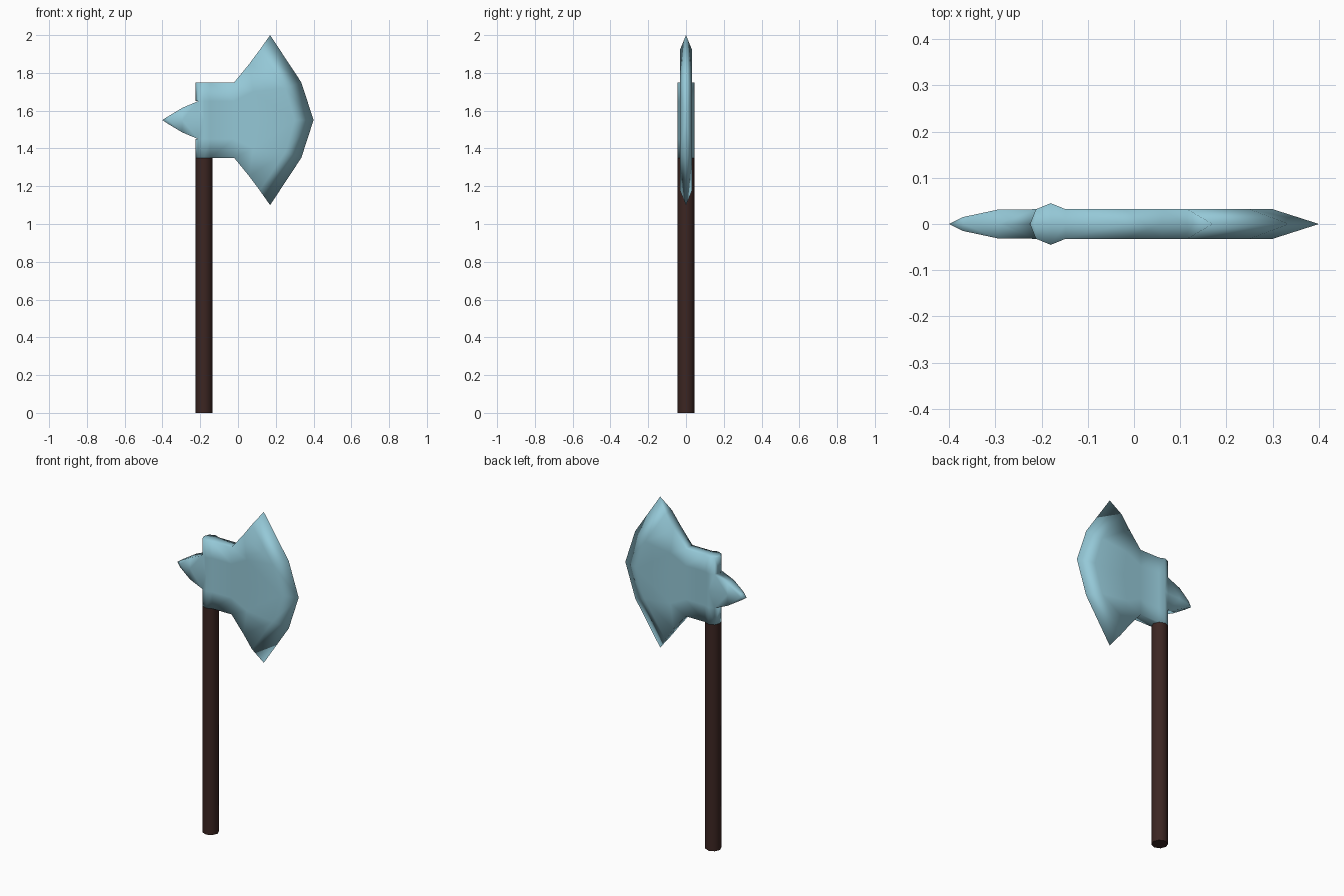
import bpy, bmesh, math

if "Cube" in bpy.data.objects:
    bpy.data.objects.remove(bpy.data.objects["Cube"])

def material(name, color):
    m = bpy.data.materials.new(name)
    m.diffuse_color = (*color, 1)
    m.use_nodes = True
    m.node_tree.nodes["Principled BSDF"].inputs["Base Color"].default_value = m.diffuse_color
    return m

steel = material("blue_steel", (0.30, 0.58, 0.68))
wood = material("dark_wood", (0.045, 0.019, 0.016))

# Handle: smooth-shaded octagonal shaft
bpy.ops.mesh.primitive_cylinder_add(vertices=8, radius=0.045, depth=1.35,
                                    location=(-0.18, 0, 0.675))
handle = bpy.context.object
handle.name = "handle"
handle.data.materials.append(wood)
bpy.ops.object.shade_smooth_by_angle(angle=math.radians(60))

# Axe head: one quarter (y >= 0, z >= 0 about the blade centre), mirrored in y and z
bm = bmesh.new()

def face(*pts):
    unique = list(dict.fromkeys(pts))
    if len(unique) > 2:
        bm.faces.new([bm.verts.new(p) for p in unique])

def flat(p):
    return (p[0], 0.0, p[2])

def column(y, *xz):
    return [(x, y, z) for x, z in xz]

def skin(cols):
    for a, b in zip(cols, cols[1:]):
        for i in range(len(a) - 1):
            face(a[i], a[i + 1], b[i + 1], b[i])

def rim(cols):
    for a, b in zip(cols, cols[1:]):
        face(a[0], b[0], flat(b[0]), flat(a[0]))

T = 0.032
socket = [column(y, (x, 0.2), (x, 0.1), (x, 0.0))
          for x, y in ((-0.212, T), (-0.18, 0.045), (-0.148, T))]
blade = [
    column(T, (-0.02, 0.2), (-0.02, 0.1), (-0.02, 0.0)),
    column(T, (0.06, 0.298), (0.08, 0.15), (0.10, 0.0)),
    column(T, (0.115, 0.372), (0.25, 0.17), (0.30, 0.0)),
    column(0.0, (0.17, 0.45), (0.335, 0.2), (0.40, 0.0)),
]
spike = [
    socket[0][1:],
    column(0.031, (-0.295, 0.065), (-0.295, 0.0)),
    column(0.015, (-0.37, 0.02), (-0.37, 0.0)),
    column(0.0, (-0.40, 0.0), (-0.40, 0.0)),
]
skin(socket + blade)
rim(socket + blade)
skin(spike)
rim(spike)

# Rounded back of the socket above the spike
back_top, back_low = (-0.225, 0.0, 0.2), (-0.225, 0.0, 0.1)
d_top, d_low = socket[0][0], socket[0][1]
face(d_top, d_low, back_low, back_top)
face(d_top, flat(d_top), back_top)
face(d_low, flat(d_low), back_low)

bmesh.ops.remove_doubles(bm, verts=bm.verts, dist=1e-5)
for axis in ("Y", "Z"):
    bmesh.ops.mirror(bm, geom=bm.verts[:] + bm.edges[:] + bm.faces[:],
                     axis=axis, merge_dist=1e-4)
bmesh.ops.remove_doubles(bm, verts=bm.verts, dist=1e-5)
bmesh.ops.recalc_face_normals(bm, faces=bm.faces)
for f in bm.faces:
    f.smooth = True

mesh = bpy.data.meshes.new("axe_head")
bm.to_mesh(mesh)
bm.free()
mesh.materials.append(steel)
head = bpy.data.objects.new("axe_head", mesh)
head.location = (0, 0, 1.55)
bpy.context.collection.objects.link(head)
